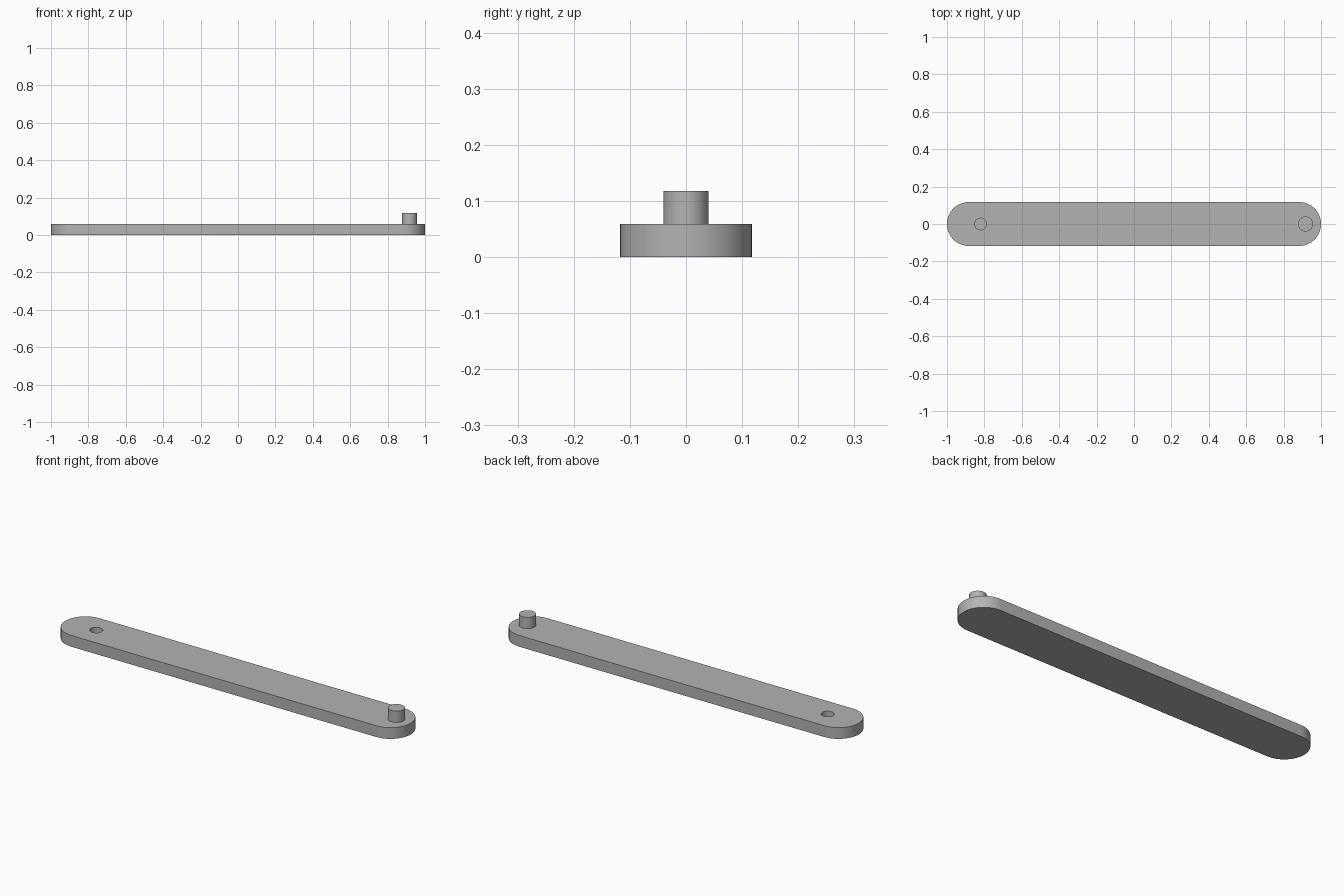
import bpy, bmesh
from math import pi, cos, sin, radians

LENGTH, RADIUS, THICK = 2.0, 0.1175, 0.059
PIN_X, PIN_R, PIN_TOP = 0.917, 0.04, 0.118
HOLE_X, HOLE_R, HOLE_FLOOR = -0.82, 0.031, 0.03

old = bpy.data.objects.get("Cube")
if old:
    bpy.data.objects.remove(old, do_unlink=True)

grey = bpy.data.materials.new("plain grey")
grey.use_nodes = True
color = (0.45, 0.45, 0.45, 1)
grey.diffuse_color = color
grey.node_tree.nodes["Principled BSDF"].inputs["Base Color"].default_value = color


def arc(cx, r, start, end, steps):
    angles = [start + (end - start) * i / steps for i in range(steps + 1)]
    return [(cx + r * cos(a), r * sin(a)) for a in angles]


def prism(name, outline, bottom, top):
    """Extrude a flat outline from bottom to top."""
    bm = bmesh.new()
    face = bm.faces.new([bm.verts.new((x, y, bottom)) for x, y in outline])
    ext = bmesh.ops.extrude_face_region(bm, geom=[face], use_keep_orig=True)
    verts = [v for v in ext["geom"] if isinstance(v, bmesh.types.BMVert)]
    bmesh.ops.translate(bm, verts=verts, vec=(0, 0, top - bottom))
    bmesh.ops.recalc_face_normals(bm, faces=bm.faces)
    mesh = bpy.data.meshes.new(name)
    bm.to_mesh(mesh)
    bm.free()
    mesh.materials.append(grey)
    obj = bpy.data.objects.new(name, mesh)
    bpy.context.collection.objects.link(obj)
    return obj


def activate(obj):
    bpy.ops.object.select_all(action='DESELECT')
    obj.select_set(True)
    bpy.context.view_layer.objects.active = obj


# Bar with fully rounded ends
end_x = LENGTH / 2 - RADIUS
stadium = (arc(end_x, RADIUS, -pi / 2, pi / 2, 32)
           + arc(-end_x, RADIUS, pi / 2, 3 * pi / 2, 32))
bar = prism("bar", stadium, 0, THICK)

# Blind hole near the right end
cutter = prism("hole_cutter", arc(HOLE_X, HOLE_R, 0, 2 * pi, 48)[:-1],
               HOLE_FLOOR, THICK + 0.05)
cutter.hide_render = True
cut = bar.modifiers.new("hole", 'BOOLEAN')
cut.operation = 'DIFFERENCE'
cut.solver = 'EXACT'
cut.object = cutter
activate(bar)
bpy.ops.object.modifier_apply(modifier=cut.name)
bpy.data.objects.remove(cutter, do_unlink=True)

# Pin standing on the left end
pin = prism("pin", arc(PIN_X, PIN_R, 0, 2 * pi, 48)[:-1], THICK, PIN_TOP)

for part in (bar, pin):
    activate(part)
    bpy.ops.object.shade_smooth_by_angle(angle=radians(30))
